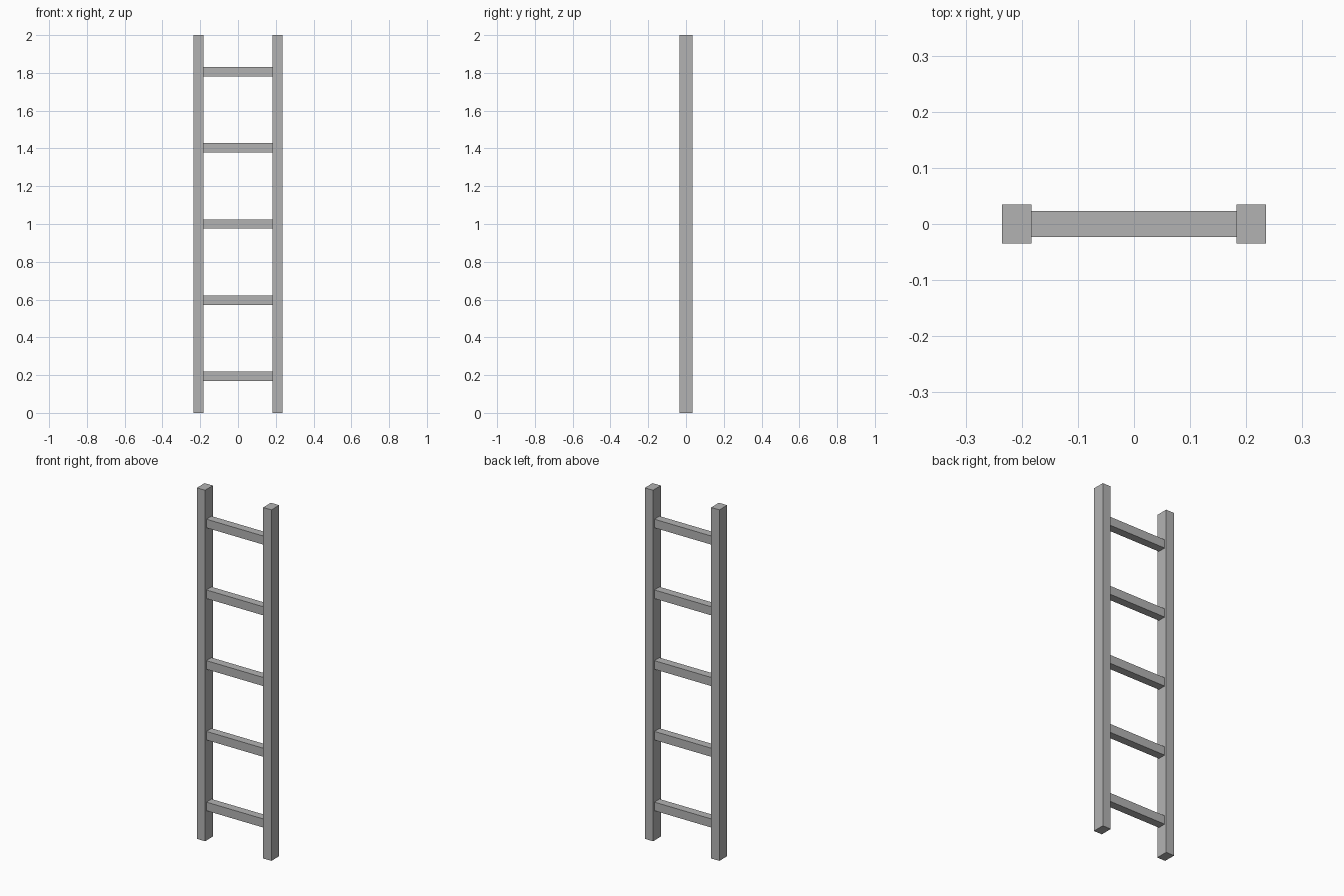
import bpy

cube = bpy.data.objects.get("Cube")
if cube:
    bpy.data.objects.remove(cube, do_unlink=True)

# Single grey for the whole ladder
grey = bpy.data.materials.new("plain grey")
grey.use_nodes = True
colour = (0.45, 0.45, 0.45, 1)
grey.diffuse_color = colour
for node in grey.node_tree.nodes:
    if node.type == 'BSDF_PRINCIPLED':
        node.inputs["Base Color"].default_value = colour


def box(name, centre, size):
    bpy.ops.mesh.primitive_cube_add(size=1, location=centre)
    part = bpy.context.object
    part.name = name
    part.scale = size
    bpy.ops.object.transform_apply(location=False, rotation=False, scale=True)
    part.data.materials.append(grey)
    return part


HEIGHT = 2.0
HALF_WIDTH = 0.235
RAIL_WIDTH, RAIL_DEPTH = 0.052, 0.07
RUNG_DEPTH, RUNG_HEIGHT = 0.046, 0.049
RUNG_SPACING = 0.403

# Upright rails
rail_x = HALF_WIDTH - RAIL_WIDTH / 2
for name, side in (("left_rail", 1), ("right_rail", -1)):
    box(name, (side * rail_x, 0, HEIGHT / 2), (RAIL_WIDTH, RAIL_DEPTH, HEIGHT))

# Rungs, evenly spaced about the middle and butted against the rails
rung_length = 2 * (HALF_WIDTH - RAIL_WIDTH)
for i in range(5):
    z = HEIGHT / 2 + (i - 2) * RUNG_SPACING
    box(f"rung_{i + 1}", (0, 0, z), (rung_length, RUNG_DEPTH, RUNG_HEIGHT))
